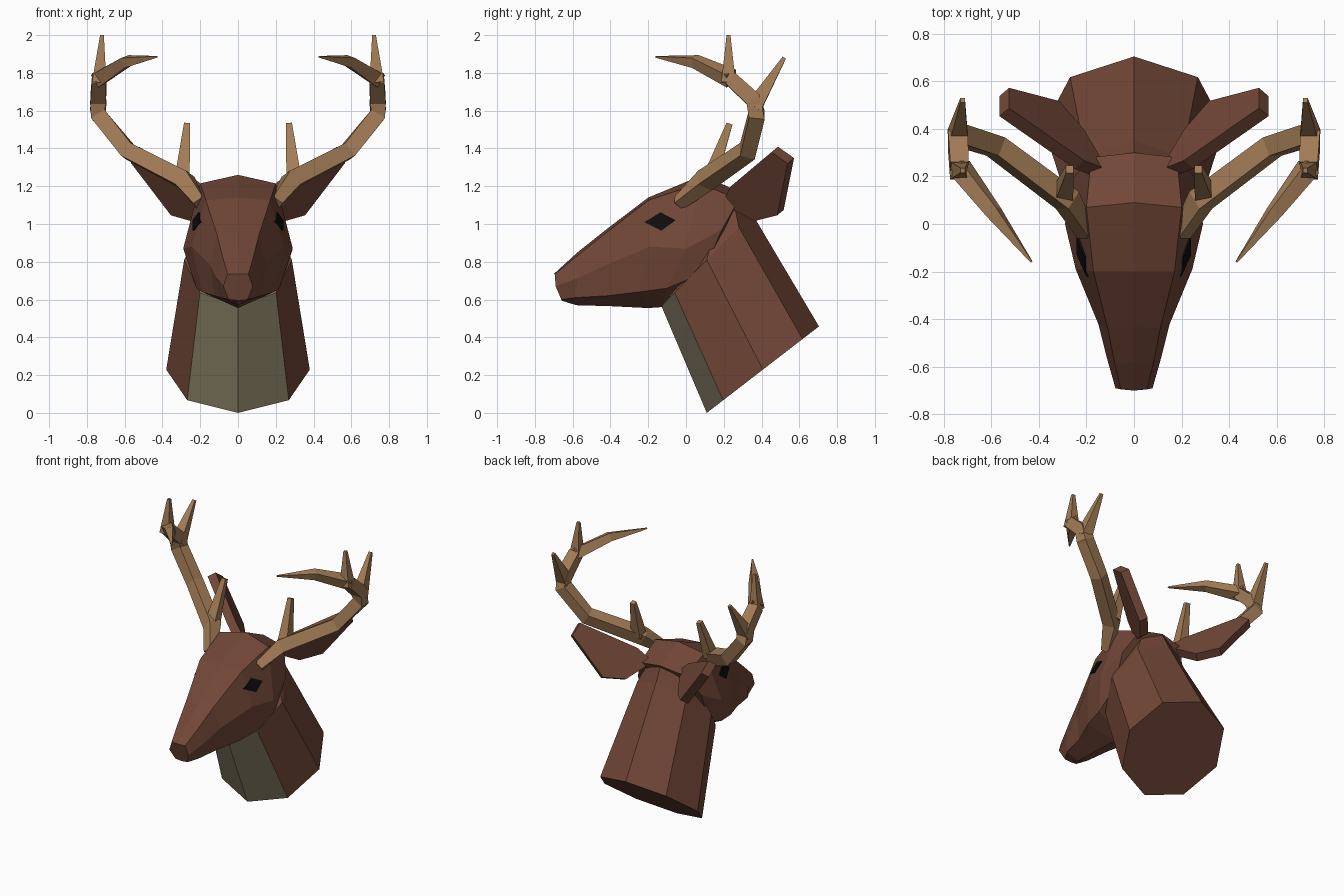
import bpy, bmesh, math
from mathutils import Vector
from mathutils.bvhtree import BVHTree

if "Cube" in bpy.data.objects:
    bpy.data.objects.remove(bpy.data.objects["Cube"])


def material(name, rgb):
    m = bpy.data.materials.new(name)
    m.diffuse_color = (*rgb, 1)
    m.use_nodes = True
    m.node_tree.nodes["Principled BSDF"].inputs["Base Color"].default_value = m.diffuse_color
    return m


FUR = material("fur", (0.165, 0.063, 0.038))
THROAT = material("throat_fur", (0.24, 0.205, 0.125))
HORN = material("antler", (0.37, 0.205, 0.095))
BLACK = material("eye_black", (0.004, 0.004, 0.004))


def finish(bm, name, *mats):
    bmesh.ops.recalc_face_normals(bm, faces=bm.faces)
    me = bpy.data.meshes.new(name)
    bm.to_mesh(me)
    bm.free()
    for m in mats:
        me.materials.append(m)
    ob = bpy.data.objects.new(name, me)
    bpy.context.collection.objects.link(ob)
    return ob


def loft(bm, rings):
    """Skin closed rings of equal length and cap both ends."""
    rows = [[bm.verts.new(p) for p in r] for r in rings]
    n = len(rows[0])
    for a, b in zip(rows, rows[1:]):
        for i in range(n):
            j = (i + 1) % n
            bm.faces.new((a[i], a[j], b[j], b[i]))
    bm.faces.new(rows[0])
    bm.faces.new(rows[-1])


def tube(bm, path, radii):
    """Four-sided tapered tube along a path."""
    pts = [Vector(p) for p in path]
    rings = []
    for i, p in enumerate(pts):
        t = (pts[min(i + 1, len(pts) - 1)] - pts[max(i - 1, 0)]).normalized()
        u = t.cross(Vector((0, 1, 0))).normalized()
        v = t.cross(u)
        r = radii[i]
        rings.append([p + u * r * a + v * r * b
                      for a, b in ((1, 1), (-1, 1), (-1, -1), (1, -1))])
    loft(bm, rings)


# Head: half sections (top, brow ridge, cheek, jaw, chin), nose to nape
sections = [
    [(0, -.70, .735), (.055, -.695, .735), (.078, -.69, .67), (.05, -.66, .60), (0, -.66, .595)],
    [(0, -.58, .845), (.08, -.59, .82), (.112, -.57, .715), (.09, -.59, .61), (0, -.58, .57)],
    [(0, -.43, .965), (.11, -.44, .94), (.15, -.42, .785), (.125, -.42, .62), (0, -.40, .565)],
    [(0, -.20, 1.14), (.17, -.20, 1.125), (.245, -.19, .88), (.19, -.25, .64), (0, -.20, .555)],
    [(0, .09, 1.26), (.20, .07, 1.215), (.29, .0, .87), (.22, -.10, .66), (0, -.13, .56)],
    [(0, .30, 1.16), (.18, .28, 1.13), (.26, .19, .97), (.25, .09, .74), (0, .02, .62)],
]
bm = bmesh.new()
loft(bm, [s + [(-x, y, z) for x, y, z in s[-2:0:-1]] for s in sections])
head = finish(bm, "head", FUR)

# Neck: tapered octagon, each ring set by its front and back points and half width
bm = bmesh.new()
rings = []
for front, back, w in (((.11, 0), (.704, .458), .38),
                       ((-.13, .565), (.35, 1.055), .285),
                       ((0, .78), (.30, 1.15), .21)):
    f, b = Vector((0, *front)), Vector((0, *back))
    c, h = (f + b) / 2, (f - b) / 2
    rings.append([c + h * math.cos(k * math.pi / 4) +
                  Vector((w * math.sin(k * math.pi / 4), 0, 0)) for k in range(8)])
loft(bm, rings)
bm.faces.ensure_lookup_table()
for i in (0, 7, 8, 15):          # pale throat panels
    bm.faces[i].material_index = 1
finish(bm, "neck", FUR, THROAT)

tree = BVHTree.FromPolygons([v.co for v in head.data.vertices],
                            [p.vertices for p in head.data.polygons])
for s, side in ((1, "right"), (-1, "left")):
    # Ear: thick flat leaf
    bm = bmesh.new()
    outline = [(.13, .21, 1.12), (.23, .25, 1.21), (.545, .47, 1.395),
               (.545, .555, 1.335), (.335, .50, 1.06), (.23, .38, 1.03)]
    normal = Vector((-.084 * s, .071, .059)).normalized() * .03
    loft(bm, [[Vector((x * s, y, z)) + normal * k for x, y, z in outline]
              for k in (-1, 1)])
    finish(bm, side + "_ear", FUR)

    # Antler: main beam, forward branch and three tines
    bm = bmesh.new()
    branches = [
        ([(.20, -.04, 1.11), (.28, .10, 1.23), (.58, .325, 1.385),
          (.74, .375, 1.58), (.74, .355, 1.66), (.735, .235, 1.77)],
         [.03, .045, .042, .042, .042, .038]),
        ([(.735, .24, 1.77), (.59, .05, 1.86), (.43, -.16, 1.885)], [.038, .028, .004]),
        ([(.735, .225, 1.75), (.72, .225, 2.0)], [.038, .01]),
        ([(.74, .36, 1.62), (.72, .52, 1.88)], [.042, .01]),
        ([(.295, .13, 1.25), (.27, .23, 1.53)], [.038, .016]),
    ]
    for path, radii in branches:
        tube(bm, [(x * s, y, z) for x, y, z in path], radii)
    finish(bm, side + "_antler", HORN)

    # Eye: diamond laid on the head surface
    bm = bmesh.new()
    hits = [tree.ray_cast(Vector((s, y, z)), Vector((-s, 0, 0)))[0]
            for y, z in ((-.22, 1.01), (-.135, 1.062), (-.055, 1.02), (-.13, .965))]
    loft(bm, [[h + Vector((s * d, 0, 0)) for h in hits] for d in (-.02, .008)])
    finish(bm, side + "_eye", BLACK)
